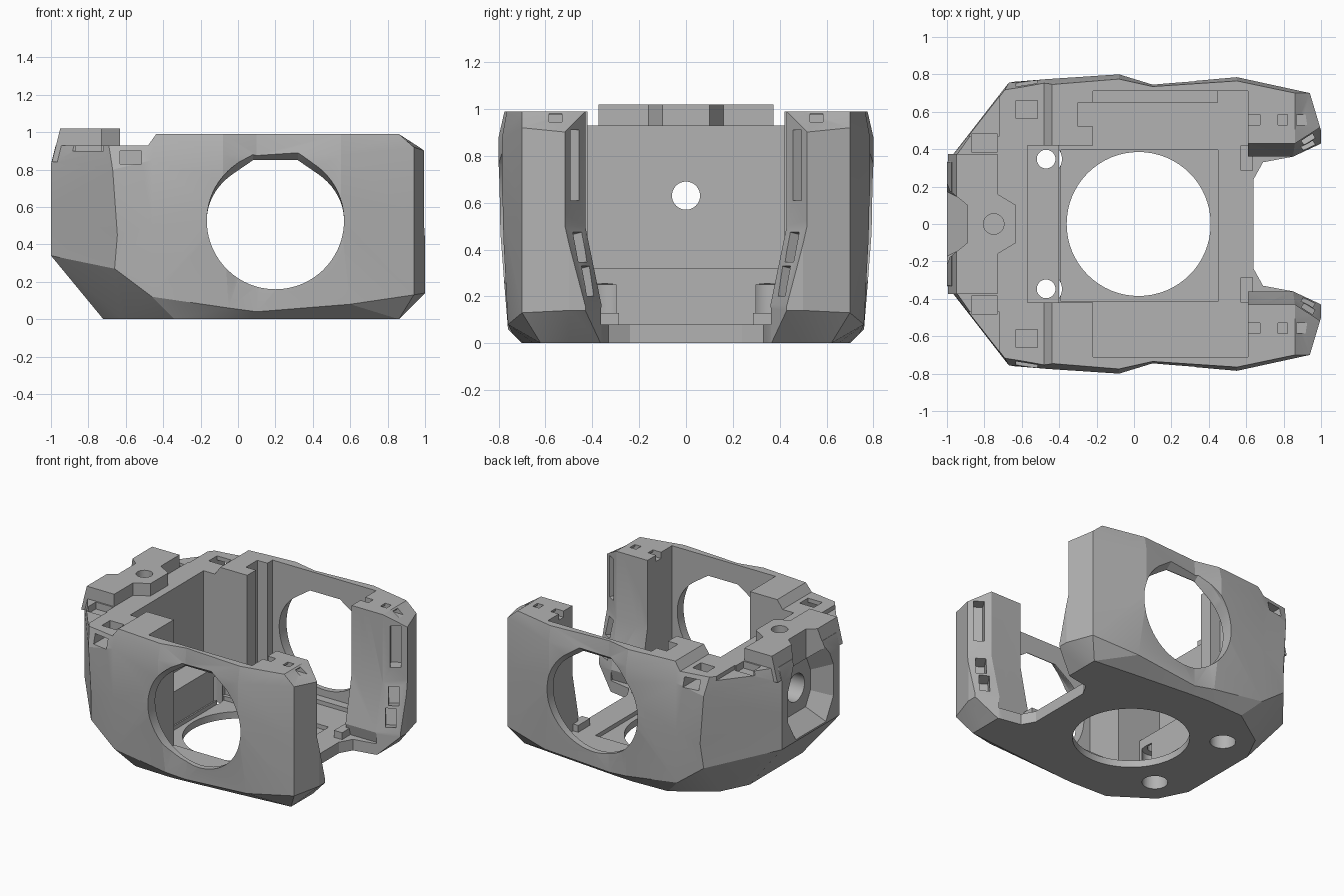
import bpy, bmesh
from math import sin, cos, pi, radians
from mathutils import Matrix, Vector

cube = bpy.data.objects.get("Cube")
if cube:
    bpy.data.objects.remove(cube, do_unlink=True)

grey = bpy.data.materials.new("mid grey")
grey.use_nodes = True
grey.diffuse_color = (0.45, 0.45, 0.45, 1)
grey.node_tree.nodes["Principled BSDF"].inputs["Base Color"].default_value = (0.45, 0.45, 0.45, 1)


def loft(name, rings):
    """Closed solid skinned through rings with equal point counts."""
    bm = bmesh.new()
    vs = [[bm.verts.new(p) for p in r] for r in rings]
    n = len(rings[0])
    for a, b in zip(vs, vs[1:]):
        for i in range(n):
            j = (i + 1) % n
            bm.faces.new((a[i], a[j], b[j], b[i]))
    bm.faces.new(vs[0])
    bm.faces.new(vs[-1])
    bmesh.ops.triangulate(bm, faces=bm.faces)
    bmesh.ops.recalc_face_normals(bm, faces=bm.faces)
    me = bpy.data.meshes.new(name)
    bm.to_mesh(me)
    bm.free()
    me.materials.append(grey)
    ob = bpy.data.objects.new(name, me)
    bpy.context.collection.objects.link(ob)
    return ob


def prism(name, pts, z0, z1):
    return loft(name, [[(x, y, z) for x, y in pts] for z in (z0, z1)])


def box(name, x0, x1, y0, y1, z0, z1):
    return prism(name, [(x0, y0), (x1, y0), (x1, y1), (x0, y1)], z0, z1)


def mirror_ring(half):
    """Half outline on the +y side, completed across y = 0."""
    return half + [(p[0], -p[1]) + tuple(p[2:]) for p in reversed(half)]


def circle(cx, cy, r, n=64):
    return [(cx + r * cos(2 * pi * i / n), cy + r * sin(2 * pi * i / n)) for i in range(n)]


def combine(ob, other, op='DIFFERENCE'):
    other.hide_render = True
    m = ob.modifiers.new("cut", 'BOOLEAN')
    m.operation, m.solver, m.object = op, 'EXACT', other
    bpy.context.view_layer.objects.active = ob
    bpy.ops.object.modifier_apply(modifier=m.name)
    bpy.data.objects.remove(other, do_unlink=True)


# Faceted outer shell, from the underside to the rim
levels = [
    [(-.72, .30, 0), (-.62, .50, 0), (-.34, .69, 0), (-.05, .70, 0), (.1, .69, 0),
     (.55, .65, 0), (.86, .62, 0), (.86, .5, 0)],
    [(-1, .33, .34), (-.66, .74, .27), (-.46, .76, .12), (-.05, .76, .06), (.1, .74, .04),
     (.6, .76, .08), (.94, .70, .13), (1, .5, .14)],
    [(-1, .33, .6), (-.645, .76, .45), (-.46, .775, .5), (-.08, .80, .55), (.1, .74, .55),
     (.55, .785, .55), (.94, .70, .55), (1, .5, .55)],
    [(-1, .33, .83), (-.67, .755, .8), (-.46, .775, .85), (-.08, .80, .88), (.1, .745, .88),
     (.55, .785, .88), (.94, .70, .92), (1, .5, .9)],
    [(-.96, .33, .99), (-.70, .70, .99), (-.45, .745, .99), (-.08, .775, .99), (.1, .735, .99),
     (.55, .765, .99), (.86, .70, .99), (.86, .5, .99)],
]
body = loft("shroud_body", [mirror_ring(l) for l in levels])


def cut(ob):
    combine(body, ob)


# Lowered rear deck, raised rear block and screw pad
deck = [(-1.2, .93), (-.48, .93), (-.43, 1), (-.43, 1.2), (-1.2, 1.2)]
cut(loft("deck_cut", [[(x, y, z) for x, z in deck] for y in (-1, 1)]))
profile = [(-.995, .84), (-.95, 1.02), (-.73, 1.02), (-.73, .84)]
block = loft("rear_block", [[(x, y * k, z) for x, z in profile]
                            for y, k in ((-.34, 1), (-.34, 1.1), (.34, 1.1), (.34, 1))][1:3])
combine(body, block, 'UNION')
combine(body, prism("screw_pad", mirror_ring([(-.8, .16), (-.73, .16), (-.63, .1)]), .8, 1.02), 'UNION')
cut(prism("pad_hole", circle(-.75, 0, .055, 32), .88, 1.2))

# Inner cavity with rear ledge and floor recess
cut(box("cavity", -.22, .61, -.71, .71, .08, 1.2))
cut(box("rear_bay", -.57, -.2, -.42, .42, .32, 1.2))
cut(box("low_bay", -.4, -.2, -.42, .42, .08, .4))
cut(box("floor_recess", -.39, .45, -.415, .395, .05, .2))
cut(prism("floor_opening", circle(.025, 0, .385), -.2, .2))
cut(box("column_channel", -.3, -.2, .52, .65, .081, 1.2))

# Opening between the two front arms
arm_half = [(.38, .08), (.36, .16), (.43, .5), (.43, 1.2)]
arm_profile = arm_half + [(-y, z) for y, z in reversed(arm_half)]
cut(loft("arm_gap", [[(x, y, z) for y, z in arm_profile] for x in (.58, .855)]))
low = mirror_ring([(.64, .24), (.69, .33), (.85, .36), (1, .43), (1.2, .53)])
high = mirror_ring([(.64, .43), (.69, .43), (.86, .43), (1, .52), (1.2, .65)])
cut(loft("front_opening", [[(x, y, z) for x, y in ring]
                           for ring, z in ((low, -.2), (low, .16), (high, .5), (high, 1.2))]))


def side_outline(top, y):
    """Round opening whose upper half is squeezed to a flattened peak."""
    k = (top - .527) / .373
    arc = [radians(128.4 + 283.2 * i / 52) for i in range(53)]
    pts = [(.2 + .367 * cos(a), .367 * sin(a)) for a in arc] + [(.32, .373), (.08, .373)]
    return [(x, y, .527 + z * (k if z > 0 else 1)) for x, z in pts]


def facet_slot(s, centre, size, tilt):
    """Pocket set square to the angled arm facet on side s."""
    ob = box("slot", *[v for d in size for v in (-d / 2, d / 2)])
    ob.data.transform(Matrix.Translation(Vector(centre)) @ Matrix.Rotation(radians(32), 4, 'Z')
                      @ Matrix.Rotation(radians(tilt), 4, 'X'))
    if s < 0:
        ob.data.transform(Matrix.Scale(-1, 4, (0, 1, 0)))
        ob.data.flip_normals()
    cut(ob)


def side_box(s, x0, x1, y0, y1, z0, z1):
    return box("side_part", x0, x1, min(s * y0, s * y1), max(s * y0, s * y1), z0, z1)


for s in (1, -1):
    # Side openings
    cut(loft("side_hole", [side_outline(t, s * y) for t, y in ((.85, .6), (.85, .715), (.90, .775), (.90, .9))]))
    # Stepped screw holes through the rear ledge
    cut(loft("ledge_hole", [[(x, y, z) for x, y in circle(-.47, s * .347, r, 32)]
                            for r, z in ((.085, -.1), (.085, .25), (.05, .26), (.05, .5))]))
    # Deck pockets that break out through the sides
    cut(side_box(s, -.63, -.515, .565, .66, .83, 1.1))
    cut(side_box(s, -.63, -.515, .6, 1, .83, .9))
    # Lowered rear corners of the deck
    cut(side_box(s, -1.1, -.72, .47, 1, .9, 1.1))
    cut(side_box(s, -.87, -.73, .385, .48, .88, 1.1))
    # Arm slots
    facet_slot(s, (.93, .475, .76), (.07, .16, .3), 0)
    facet_slot(s, (.93, .455, .41), (.07, .16, .13), -12)
    facet_slot(s, (.93, .42, .265), (.07, .16, .13), -12)
    # Tie tunnels on the arm tops
    cut(side_box(s, .55, 1.1, .53, .585, .945, .975))
    for x0, x1 in ((.6, .675), (.77, .82), (.87, 1.1)):
        cut(side_box(s, x0, x1, .53, .585, .95, 1.1))
    # Small stops on the floor beside the arms
    combine(body, side_box(s, .57, .635, .285, .42, .06, .13), 'UNION')

# Strip along the inner left wall
combine(body, box("inner_strip", -.23, .45, .65, .72, .06, .11), 'UNION')

# Funnel recess, top notch and cable hole in the rear
funnel = [(-.27, .5), (-.18, .34), (.18, .34), (.27, .5), (.27, .74), (.2, .9), (-.2, .9), (-.27, .74)]
cut(loft("rear_recess", [[(x, y * k, .63 + (z - .63) * k) for y, z in funnel]
                         for x, k in ((-1.05, 1.1), (-.88, .62))]))
cut(prism("rear_notch", mirror_ring([(-1.1, .27), (-.89, .1)]), .72, 1.2))
for r, x1 in ((.1, -.74), (.06, -.5)):
    cut(loft("rear_hole", [[(x, y, z) for y, z in circle(0, .63, r, 40)] for x in (-1.1, x1)]))

# Shade with crisp edges
bpy.ops.object.select_all(action='DESELECT')
body.select_set(True)
bpy.context.view_layer.objects.active = body
bpy.ops.object.shade_smooth_by_angle(angle=radians(15))
